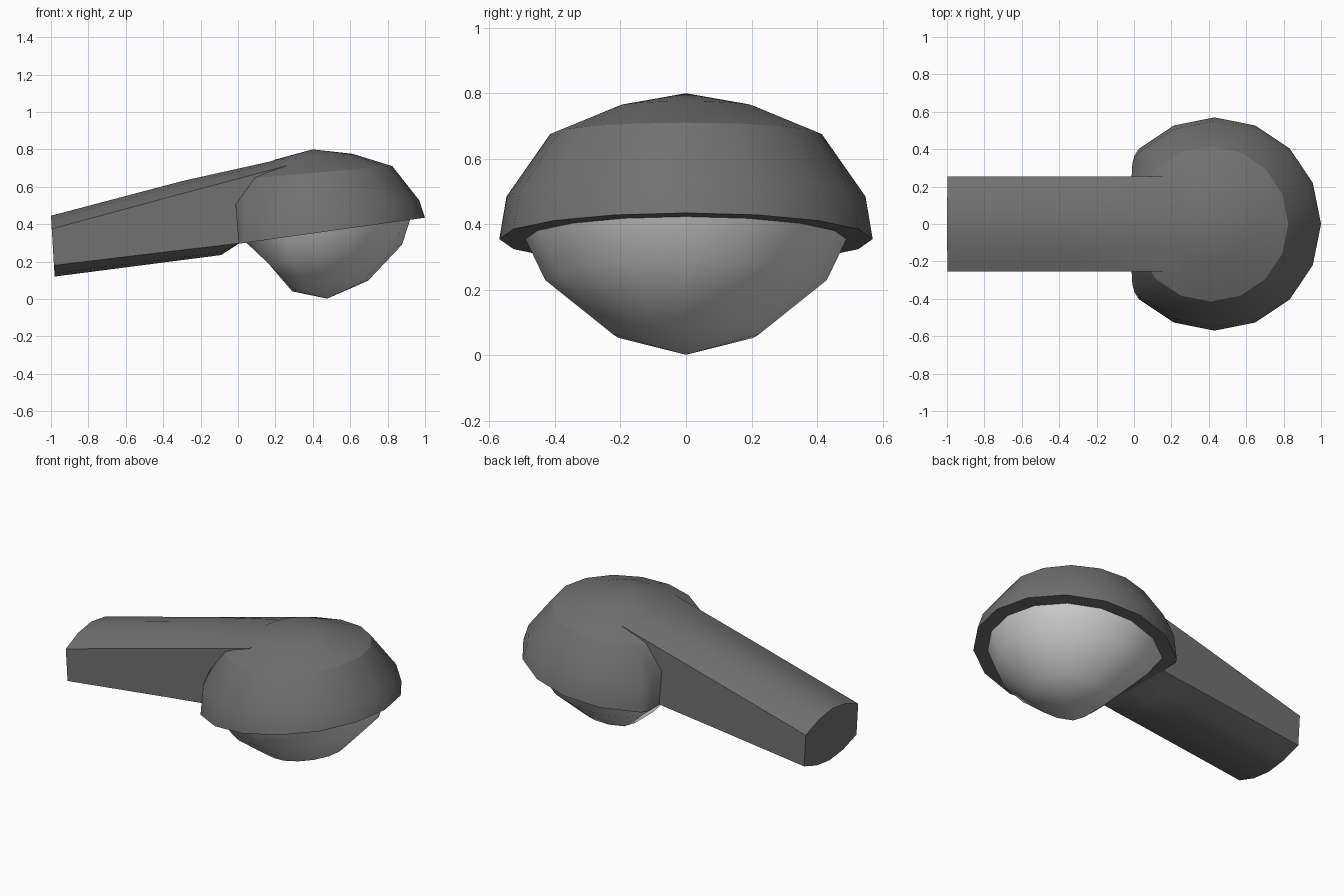
import bpy, bmesh, math
from mathutils import Vector

if "Cube" in bpy.data.objects:
    bpy.data.objects.remove(bpy.data.objects["Cube"])

N = 16  # sides of the round parts


def material(name, value):
    m = bpy.data.materials.new(name)
    m.diffuse_color = (value, value, value, 1)
    m.use_nodes = True
    m.node_tree.nodes["Principled BSDF"].inputs["Base Color"].default_value = m.diffuse_color
    return m


grey = material("dark grey metal", 0.165)
glass = material("pale lamp glass", 0.64)


def finish(name, bm, mat, angle):
    bmesh.ops.recalc_face_normals(bm, faces=bm.faces[:])
    me = bpy.data.meshes.new(name)
    bm.to_mesh(me)
    bm.free()
    me.materials.append(mat)
    ob = bpy.data.objects.new(name, me)
    bpy.context.collection.objects.link(ob)
    bpy.ops.object.select_all(action='DESELECT')
    ob.select_set(True)
    bpy.context.view_layer.objects.active = ob
    bpy.ops.object.shade_smooth_by_angle(angle=math.radians(angle))
    return ob


def bridge(bm, a, b):
    for i in range(len(a)):
        j = (i + 1) % len(a)
        bm.faces.new((a[i], a[j], b[j], b[i]))


def round_shell(rings, apex):
    """Stack of tilted rings (centre x, centre z, radius, slope, left limit) closed by a point."""
    bm = bmesh.new()
    loops = []
    for cx, cz, r, slope, limit in rings:
        loop = []
        for i in range(N):
            a = 2 * math.pi * i / N
            dx = max(r * math.cos(a), limit)
            loop.append(bm.verts.new((cx + dx, r * math.sin(a), cz + dx * slope)))
        loops.append(loop)
    for a, b in zip(loops, loops[1:]):
        bridge(bm, a, b)
    tip = bm.verts.new((apex[0], 0, apex[1]))
    for i in range(N):
        bm.faces.new((loops[-1][i], loops[-1][(i + 1) % N], tip))
    bm.faces.new(loops[0])
    return bm, loops


# Lamp hood: tilted dome with a flat underside, cut flat where the arm enters
bm, loops = round_shell([(0.43, 0.355, 0.57, 0.14, -9), (0.42, 0.485, 0.548, 0.08, -9),
                         (0.41, 0.675, 0.415, 0.085, -9), (0.405, 0.76, 0.21, 0.075, -9)],
                        (0.40, 0.80))
for i in range(N):  # crease round the top cap
    bm.edges.get((loops[2][i], loops[2][(i + 1) % N])).smooth = False
cut = bmesh.ops.bisect_plane(bm, geom=bm.verts[:] + bm.edges[:] + bm.faces[:],
                             plane_co=Vector((0.004, 0, 0.295)),
                             plane_no=Vector((-1, 0, -0.08)), clear_outer=True)
bmesh.ops.holes_fill(bm, edges=[e for e in cut['geom_cut']
                                if isinstance(e, bmesh.types.BMEdge)])
finish("lamp_hood", bm, grey, 40)

# Glass bowl: hangs under the hood, flattened towards the arm
bm, loops = round_shell([(0.43, 0.355, 0.49, 0.14, -0.385), (0.447, 0.23, 0.43, 0.14, -0.285),
                         (0.47, 0.066, 0.225, 0.14, -0.18)], (0.477, 0.002))
finish("glass_bowl", bm, glass, 60)

# Arm: lofted cross-sections (x, top, side top, side bottom, bottom)
sections = [(-1.0, 0.445, 0.375, 0.18, 0.12), (-0.3, 0.63, 0.563, 0.262, 0.208),
            (-0.09, 0.677, 0.619, 0.286, 0.235), (0.005, 0.698, 0.644, 0.298, 0.297),
            (0.26, 0.755, 0.713, 0.345, 0.345)]
bm = bmesh.new()
loops = []
for k, (x, top, st, sb, bot) in enumerate(sections):
    mid_t, mid_b = st + 0.72 * (top - st), sb + 0.72 * (bot - sb)
    pts = [(0.255, st), (0.13, mid_t), (0, top), (-0.13, mid_t), (-0.255, st),
           (-0.255, sb), (-0.13, mid_b), (0, bot), (0.13, mid_b), (0.255, sb)]
    lean = 0.06 if k == 0 else 0
    loops.append([bm.verts.new((x + lean * (top - z), y, z)) for y, z in pts])
for a, b in zip(loops, loops[1:]):
    bridge(bm, a, b)
bm.faces.new(loops[0])
bm.faces.new(loops[-1])
finish("arm", bm, grey, 35)
